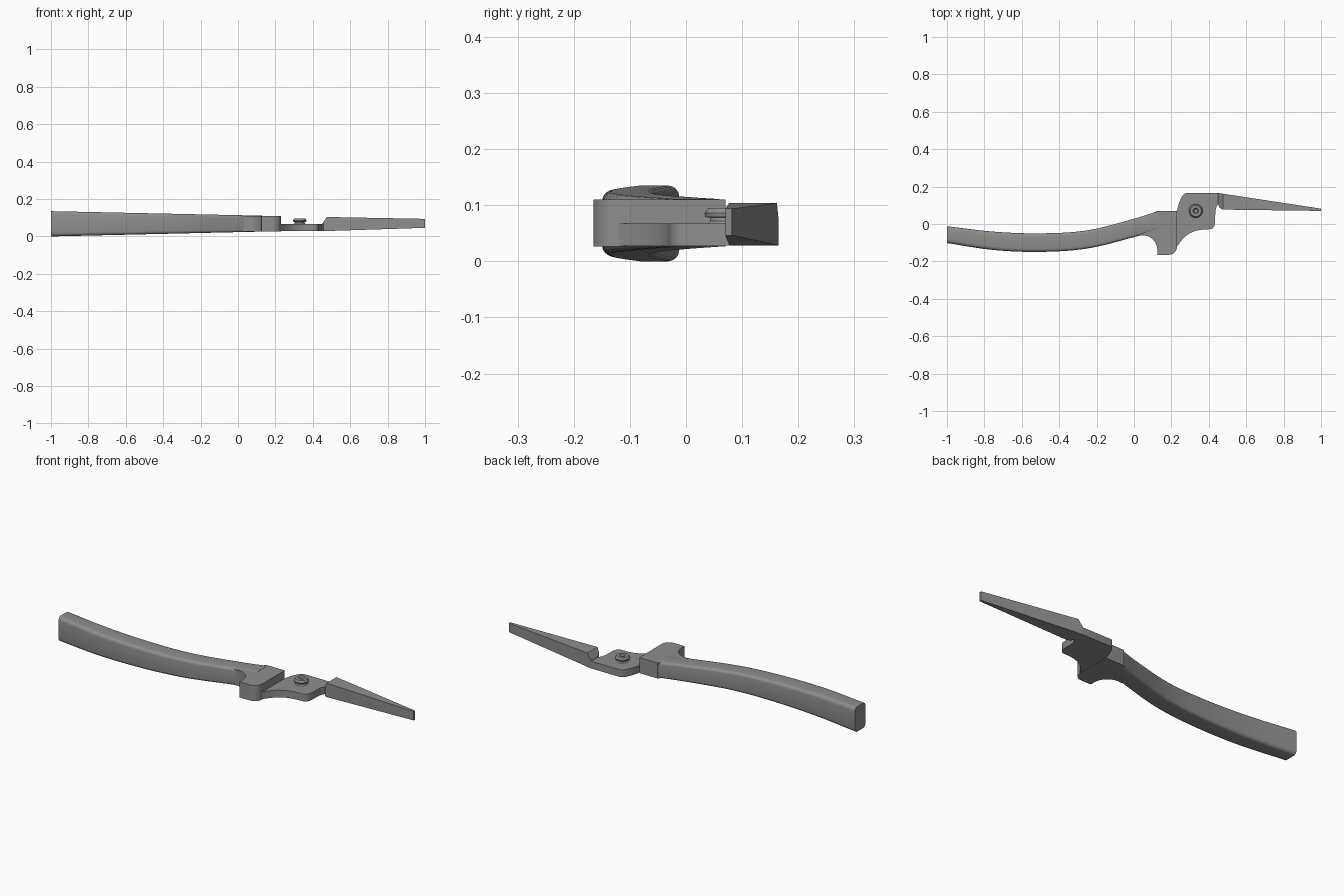
import bpy, bmesh, math

if "Cube" in bpy.data.objects:
    bpy.data.objects.remove(bpy.data.objects["Cube"])

steel = bpy.data.materials.new("steel_grey")
steel.diffuse_color = (0.27, 0.27, 0.27, 1)
steel.use_nodes = True
steel.node_tree.nodes["Principled BSDF"].inputs["Base Color"].default_value = steel.diffuse_color


def finish(bm, name, angle=35):
    bmesh.ops.recalc_face_normals(bm, faces=bm.faces)
    me = bpy.data.meshes.new(name)
    bm.to_mesh(me)
    bm.free()
    me.materials.append(steel)
    ob = bpy.data.objects.new(name, me)
    bpy.context.collection.objects.link(ob)
    bpy.ops.object.select_all(action='DESELECT')
    ob.select_set(True)
    bpy.context.view_layer.objects.active = ob
    bpy.ops.object.shade_smooth_by_angle(angle=math.radians(angle))
    return ob


def loft(name, rings):
    """Skin a list of equal-length closed rings and cap both ends."""
    bm = bmesh.new()
    vs = [[bm.verts.new(p) for p in r] for r in rings]
    n = len(vs[0])
    for a, b in zip(vs, vs[1:]):
        for i in range(n):
            j = (i + 1) % n
            bm.faces.new((a[i], a[j], b[j], b[i]))
    bm.faces.new(vs[0])
    bm.faces.new(vs[-1][::-1])
    return finish(bm, name)


def plate(name, outline, z0, z1):
    return loft(name, [[(x, y, z) for x, y in outline] for z in (z0, z1)])


def spline(pts, x):
    """Smooth interpolation of y over x (cubic Hermite)."""
    def slope(i):
        a, b = pts[max(i - 1, 0)], pts[min(i + 1, len(pts) - 1)]
        return (b[1] - a[1]) / (b[0] - a[0])
    i = max(k for k in range(len(pts) - 1) if pts[k][0] <= x + 1e-9)
    (xa, ya), (xb, yb) = pts[i], pts[i + 1]
    h = xb - xa
    t = (x - xa) / h
    return ((2*t**3 - 3*t**2 + 1) * ya + (t**3 - 2*t**2 + t) * h * slope(i)
            + (3*t**2 - 2*t**3) * yb + (t**3 - t**2) * h * slope(i + 1))


def arc(cx, cy, r, a0, a1, n=6):
    return [(cx + r * math.cos(math.radians(a0 + (a1 - a0) * i / n)),
             cy + r * math.sin(math.radians(a0 + (a1 - a0) * i / n))) for i in range(n + 1)]


# Curved handle: rounded rectangle swept between two edge curves
back = [(-1, -0.012), (-0.75, -0.041), (-0.5, -0.05), (-0.25, -0.034), (0, 0.028), (0.13, 0.07)]
front = [(-1, -0.102), (-0.75, -0.139), (-0.5, -0.149), (-0.25, -0.131), (0, -0.07), (0.13, -0.03)]
rings = []
for k in range(33):
    t = k / 32
    x = -1 + 1.13 * t
    y0, y1 = spline(front, x), spline(back, x)
    z0, z1 = 0.0 + 0.026 * t, 0.135 - 0.024 * t
    r = 0.02 - 0.008 * t
    ring = []
    for cy, cz, a in ((y1 - r, z1 - r, 0), (y0 + r, z1 - r, 90),
                      (y0 + r, z0 + r, 180), (y1 - r, z0 + r, 270)):
        ring += [(x, y, z) for y, z in arc(cy, cz, r, a, a + 90, 4)]
    rings.append(ring)
loft("handle", rings)

# Thick heel with the downward stop
heel = [(0.12, 0.07), (0.23, 0.07), (0.23, -0.095)]
heel += arc(0.185, -0.12, 0.045, 0, -90)
heel += [(0.125, -0.165)]
heel += arc(0.045, -0.14, 0.08, 0, 90, 8)
heel += [(0.02, -0.062)]
plate("heel", heel, 0.026, 0.11)

# Thin pivot plate
pivot = [(0.23, 0.07), (0.238, 0.105), (0.255, 0.145)]
pivot += arc(0.28, 0.145, 0.02, 150, 90, 3)
pivot += [(0.45, 0.165), (0.45, 0.105)]
pivot += [(0.44, 0.09), (0.435, 0.07), (0.433, 0.0)]
pivot += arc(0.403, 0.0, 0.028, -10, -85, 5)
pivot += [(0.365, -0.03), (0.335, -0.035), (0.305, -0.046), (0.275, -0.065),
          (0.252, -0.09), (0.23, -0.12)]
plate("pivot_plate", pivot, 0.028, 0.067)

# Tapered jaw with a sloped shoulder
stations = [(0.45, 0.105, 0.165, 0.028, 0.067), (0.458, 0.086, 0.1645, 0.028, 0.079),
            (0.475, 0.077, 0.162, 0.029, 0.104), (1, 0.07, 0.082, 0.046, 0.094)]
loft("jaw", [[(x, a, lo), (x, b, lo), (x, b, hi), (x, a, hi)]
             for x, a, b, lo, hi in stations])

# Pivot rivet: necked cap with a dimple
profile = [(0.033, 0.066), (0.027, 0.072), (0.026, 0.078), (0.036, 0.079), (0.037, 0.086),
           (0.030, 0.095), (0.015, 0.095), (0.010, 0.088)]
loft("rivet", [[(0.33 + x, 0.07 + y, z) for x, y in arc(0, 0, r, 0, 337.5, 15)]
               for r, z in profile])
